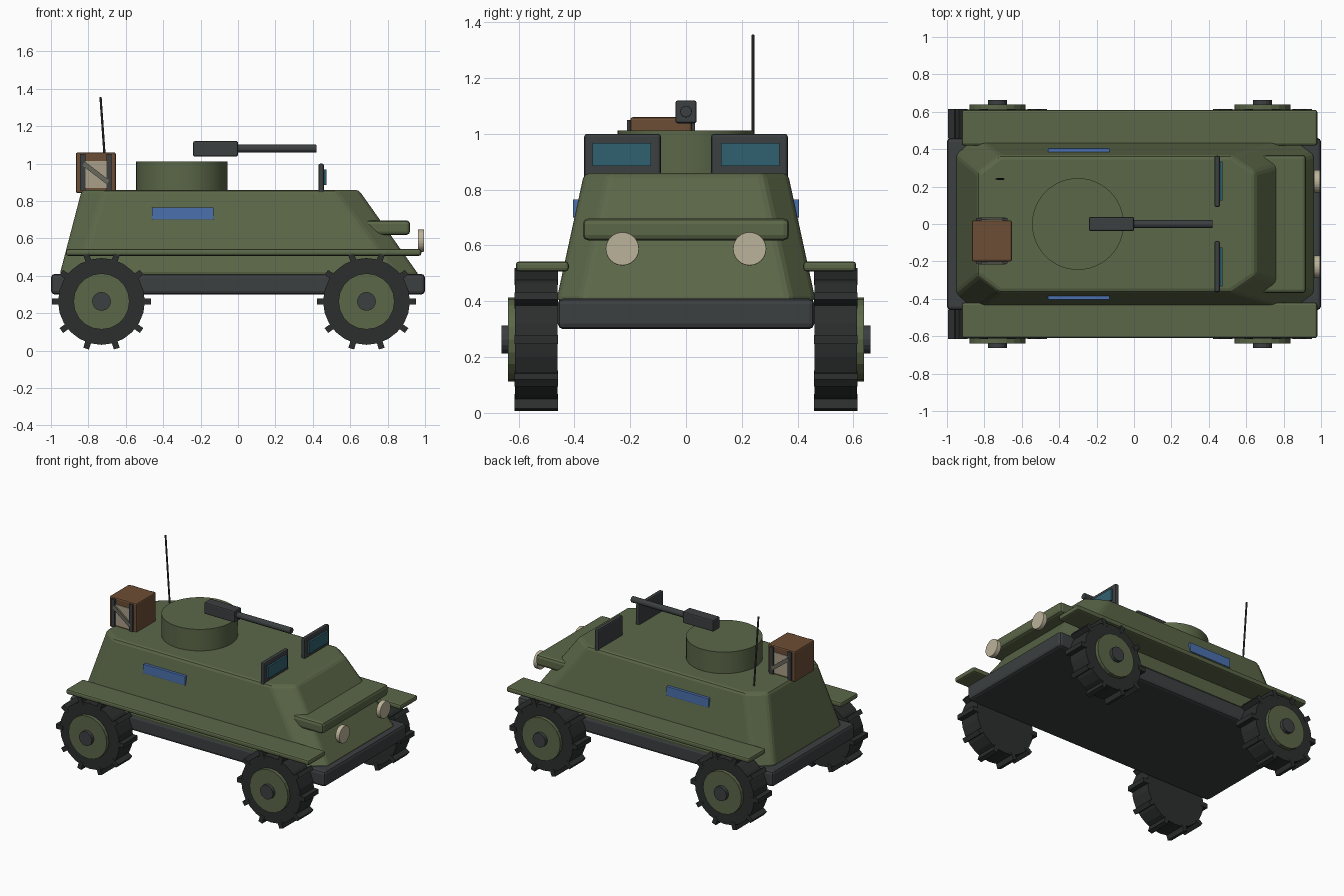
import bpy, bmesh
from math import pi, cos, sin, atan2, hypot
from mathutils import Vector

if "Cube" in bpy.data.objects:
    bpy.data.objects.remove(bpy.data.objects["Cube"])


def mat(name, r, g, b):
    m = bpy.data.materials.new(name)
    m.diffuse_color = (r, g, b, 1)
    m.use_nodes = True
    m.node_tree.nodes["Principled BSDF"].inputs["Base Color"].default_value = m.diffuse_color
    return m


GREEN = mat("green_paint", 0.105, 0.135, 0.065)
DARK = mat("dark_metal", 0.045, 0.05, 0.052)
RUBBER = mat("rubber", 0.025, 0.027, 0.027)
BLUE = mat("blue_glass", 0.07, 0.16, 0.42)
TEAL = mat("teal_glass", 0.03, 0.12, 0.16)
CREAM = mat("lamp_cream", 0.50, 0.45, 0.32)
WOOD = mat("wood", 0.15, 0.075, 0.035)
TAN = mat("canvas_tan", 0.40, 0.35, 0.25)
STRAP = mat("strap_grey", 0.14, 0.14, 0.11)


def finish(name, bm, material, bevel=0, smooth=False):
    bmesh.ops.recalc_face_normals(bm, faces=bm.faces)
    me = bpy.data.meshes.new(name)
    bm.to_mesh(me)
    bm.free()
    me.materials.append(material)
    ob = bpy.data.objects.new(name, me)
    bpy.context.collection.objects.link(ob)
    if bevel:
        mod = ob.modifiers.new("bevel", 'BEVEL')
        mod.width, mod.segments = bevel, 2
    if smooth:
        bpy.context.view_layer.objects.active = ob
        ob.select_set(True)
        bpy.ops.object.shade_smooth_by_angle(angle=0.6)
        ob.select_set(False)
    return ob


def box(name, x, y, z, material, bevel=0):
    bm = bmesh.new()
    bmesh.ops.create_cube(bm, size=1)
    for v in bm.verts:
        for i, (a, b) in enumerate((x, y, z)):
            v.co[i] = (a + b) / 2 + v.co[i] * (b - a)
    return finish(name, bm, material, bevel)


def rod(name, p, q, r, material, sides=24, bevel=0, smooth=False):
    p, q = Vector(p), Vector(q)
    bm = bmesh.new()
    bmesh.ops.create_cone(bm, cap_ends=True, segments=sides, radius1=r, radius2=r,
                          depth=(q - p).length)
    rot = (q - p).to_track_quat('Z', 'Y')
    for v in bm.verts:
        v.co = rot @ v.co + (p + q) / 2
    return finish(name, bm, material, bevel, smooth)


# Chassis slab
box("chassis", (-1, 1), (-0.46, 0.46), (0.30, 0.41), DARK, 0.02)


# Armoured hull: loft between two octagons
def octagon(x0, x1, w, cx0, cx1, cy, z):
    half = [(x1, w - cy), (x1 - cx1, w), (x0 + cx0, w), (x0, w - cy)]
    return [(x, y, z) for x, y in half] + [(x, -y, z) for x, y in reversed(half)]


bm = bmesh.new()
low = [bm.verts.new(c) for c in octagon(-0.955, 0.97, 0.465, 0.10, 0.12, 0.09, 0.40)]
top = [bm.verts.new(c) for c in octagon(-0.835, 0.645, 0.365, 0.12, 0.13, 0.09, 0.86)]
bm.faces.new(low)
bm.faces.new(top)
for i in range(8):
    j = (i + 1) % 8
    bm.faces.new((low[i], low[j], top[j], top[i]))
finish("hull", bm, GREEN, 0.02)

# Front visor
box("front_visor", (0.60, 0.92), (-0.37, 0.37), (0.618, 0.697), GREEN, 0.02)

# Parts repeated on both sides
for s, side in ((1, "left"), (-1, "right")):
    def span(a, b):
        return tuple(sorted((s * a, s * b)))

    box("fender_" + side, (-0.92, 0.98), span(0.42, 0.61), (0.507, 0.543), GREEN, 0.012)
    box("side_window_" + side, (-0.46, -0.13), span(0.37, 0.405), (0.70, 0.765), BLUE, 0.003)
    box("windscreen_frame_" + side, (0.43, 0.46), span(0.09, 0.365), (0.835, 1.0), DARK, 0.01)
    box("windscreen_glass_" + side, (0.45, 0.473), span(0.125, 0.335), (0.885, 0.968), TEAL)
    rod("headlight_" + side, (0.962, s * 0.228, 0.588), (0.994, s * 0.228, 0.588), 0.06,
        CREAM, 24, 0.003)

    # Wheels with ten tread bars
    for cx, end in ((0.687, "front"), (-0.73, "rear")):
        tag = end + "_" + side
        cz = 0.263
        rod("tyre_" + tag, (cx, s * 0.46, cz), (cx, s * 0.613, cz), 0.232, RUBBER, 24)
        rod("wheel_disc_" + tag, (cx, s * 0.50, cz), (cx, s * 0.638, cz), 0.15, GREEN, 20)
        rod("hub_cap_" + tag, (cx, s * 0.60, cz), (cx, s * 0.662, cz), 0.05, DARK, 16)
        bm = bmesh.new()
        for k in range(10):
            a = k * pi / 5
            cube = bmesh.ops.create_cube(bm, size=1)
            for v in cube["verts"]:
                r, t = 0.238 + v.co.x * 0.054, v.co.z * 0.032
                v.co = (cx + r * cos(a) - t * sin(a), s * (0.5365 + v.co.y * 0.157),
                        cz + r * sin(a) + t * cos(a))
        finish("treads_" + tag, bm, RUBBER)

# Turret and gun
rod("turret", (-0.30, 0, 0.84), (-0.30, 0, 1.012), 0.245, GREEN, 48, 0, True)
box("gun_body", (-0.24, 0.0), (-0.038, 0.038), (1.038, 1.12), DARK, 0.008)
rod("gun_barrel", (-0.02, 0, 1.08), (0.42, 0, 1.08), 0.021, DARK, 16, 0.003)

# Antenna
rod("antenna", (-0.70, 0.24, 0.85), (-0.735, 0.24, 1.355), 0.006, DARK, 8)

# Crate with dressed sides
box("crate", (-0.867, -0.653), (-0.20, 0.02), (0.842, 1.06), WOOD, 0.01)
for y, d, end in ((-0.20, -1, "front"), (0.02, 1, "back")):
    def out(t):
        return tuple(sorted((y - d * 0.005, y + d * t)))

    box("crate_panel_" + end, (-0.83, -0.69), out(0.004), (0.87, 1.015), TAN)
    for px in (-0.83, -0.69):
        box("crate_post_" + end, (px - 0.014, px + 0.014), out(0.012), (0.855, 1.05), DARK)
    ya, yb = out(0.016)
    p, q = Vector((-0.825, 0, 1.0)), Vector((-0.695, 0, 0.90))
    ang, length = atan2(q.z - p.z, q.x - p.x), hypot(q.x - p.x, q.z - p.z)
    bm = bmesh.new()
    bmesh.ops.create_cube(bm, size=1)
    for v in bm.verts:
        u, w = v.co.x * length, v.co.z * 0.025
        v.co = ((p.x + q.x) / 2 + u * cos(ang) - w * sin(ang), (ya + yb) / 2 + v.co.y * (yb - ya),
                (p.z + q.z) / 2 + u * sin(ang) + w * cos(ang))
    finish("crate_brace_" + end, bm, STRAP)
